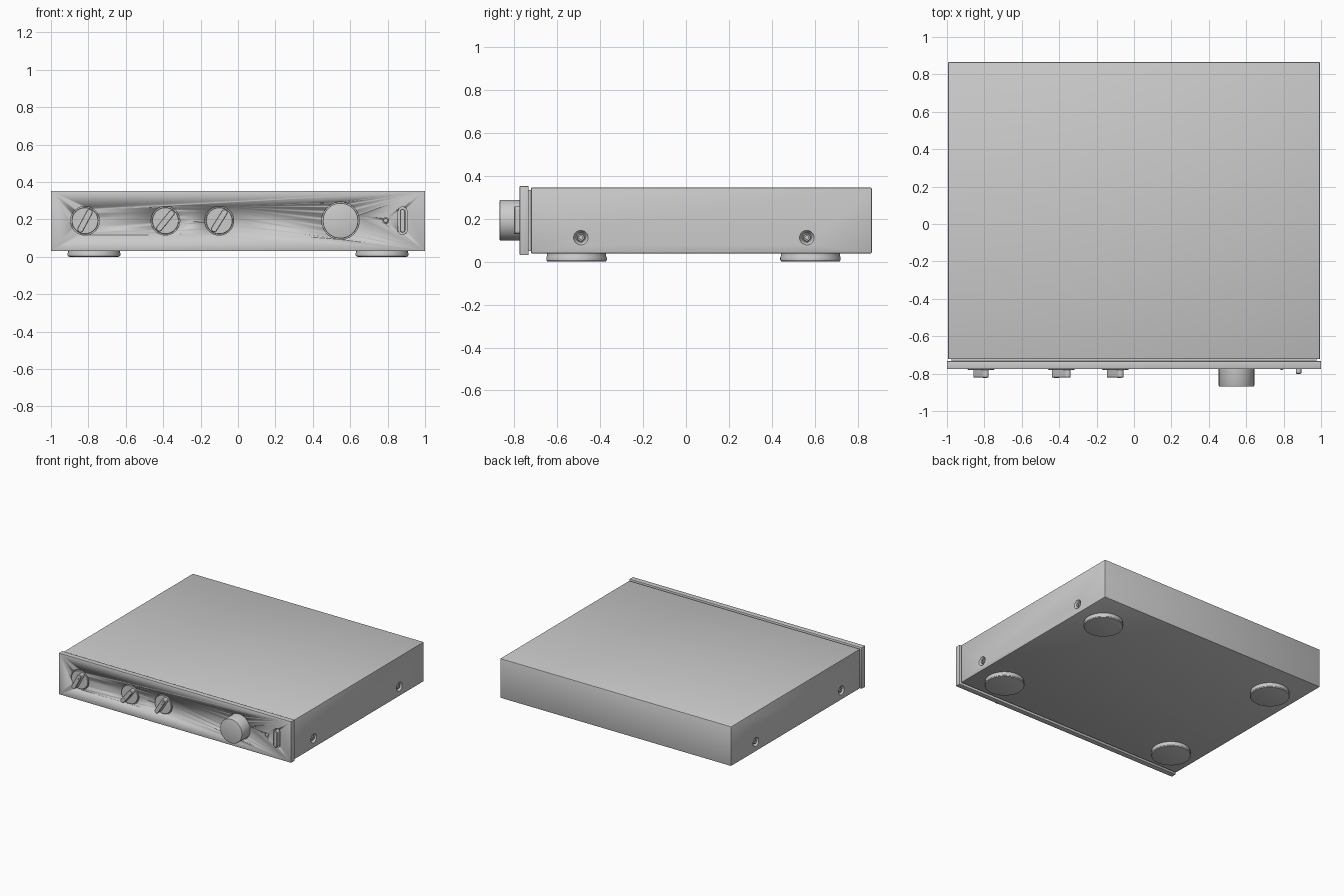
import bpy, bmesh
from math import sin, cos, pi, radians
from mathutils import Matrix, Vector

if "Cube" in bpy.data.objects:
    bpy.data.objects.remove(bpy.data.objects["Cube"])

FRONT = Matrix.Rotation(radians(90), 4, 'X')    # local +z -> world -y
PANEL_Y, MID_Z = -0.775, 0.193


def finish(name, bm, matrix=Matrix()):
    bm.transform(matrix)
    bmesh.ops.recalc_face_normals(bm, faces=bm.faces[:])
    mesh = bpy.data.meshes.new(name)
    bm.to_mesh(mesh)
    bm.free()
    ob = bpy.data.objects.new(name, mesh)
    bpy.context.collection.objects.link(ob)
    bpy.ops.object.select_all(action='DESELECT')
    ob.select_set(True)
    bpy.context.view_layer.objects.active = ob
    bpy.ops.object.shade_smooth_by_angle(angle=radians(30))
    return ob


def box(name, lo, hi, bevel):
    bm = bmesh.new()
    bmesh.ops.create_cube(bm, size=1)
    lo, hi = Vector(lo), Vector(hi)
    for v in bm.verts:
        v.co = (lo + hi) / 2 + v.co * (hi - lo)
    if bevel:
        bmesh.ops.bevel(bm, geom=bm.edges[:], offset=bevel, segments=2,
                        profile=0.5, affect='EDGES')
    return finish(name, bm)


def lathe(name, profile, matrix, n=48):
    """Closed solid from (radius, height) rings, capped at both ends."""
    bm = bmesh.new()
    rings = [[bm.verts.new((r * cos(2 * pi * i / n), r * sin(2 * pi * i / n), h))
              for i in range(n)] for r, h in profile]
    for a, b in zip(rings, rings[1:]):
        for i in range(n):
            j = (i + 1) % n
            bm.faces.new((a[i], a[j], b[j], b[i]))
    bm.faces.new(rings[0])
    bm.faces.new(rings[-1])
    return finish(name, bm, matrix)


def capsule(name, length, width, h0, h1, matrix, bevel=0.0, n=12):
    """Round-ended bar standing along local y, extruded from h0 to h1."""
    bm = bmesh.new()
    r, s = width / 2, (length - width) / 2
    pts = [(r * cos(a), r * sin(a) + (s if k == 0 else -s))
           for k in (0, 1) for a in [k * pi + pi * i / n for i in range(n + 1)]]
    face = bm.faces.new([bm.verts.new((x, y, h0)) for x, y in pts])
    top = bmesh.ops.extrude_face_region(bm, geom=[face])['geom']
    for v in top:
        if isinstance(v, bmesh.types.BMVert):
            v.co.z = h1
    if bevel:
        rim = [e for e in bm.edges if all(abs(v.co.z - h1) < 1e-6 for v in e.verts)]
        bmesh.ops.bevel(bm, geom=rim, offset=bevel, segments=1, affect='EDGES')
    return finish(name, bm, matrix)


def cut(target, cutters):
    bpy.context.view_layer.objects.active = target
    for c in cutters:
        c.hide_render = True
        mod = target.modifiers.new("cut", 'BOOLEAN')
        mod.operation, mod.solver, mod.object = 'DIFFERENCE', 'EXACT', c
        bpy.ops.object.modifier_apply(modifier=mod.name)
        bpy.data.objects.remove(c)


def at(x, z=MID_Z):
    return Matrix.Translation((x, PANEL_Y, z)) @ FRONT


# Case, shadow gap and front panel
case = box("case", (-0.995, -0.723, 0.038), (0.995, 0.866, 0.346), 0.007)
box("panel_spacer", (-0.975, -0.738, 0.05), (0.975, -0.718, 0.334), 0)
panel = box("front_panel", (-1, PANEL_Y, 0.031), (1, -0.733, 0.352), 0.003)

# Selector knobs: recessed ring, disc, angled grip bar and pointer mark
recesses = []
for i, (x, angle) in enumerate([(-0.818, 28), (-0.388, 219), (-0.10, 32)]):
    recesses.append(lathe("recess_cutter", [(0.077, -0.02), (0.077, 0.02)], at(x)))
    lathe(f"selector_disc_{i}", [(0.071, -0.022), (0.071, 0.003), (0.069, 0.005)], at(x))
    turned = at(x) @ Matrix.Rotation(-radians(angle), 4, 'Z')
    capsule(f"selector_grip_{i}", 0.138, 0.034, 0, 0.047, turned, 0.003)
    capsule(f"selector_pointer_{i}", 0.036, 0.008, 0.04, 0.049,
            turned @ Matrix.Translation((0, 0.043, 0)))

# Volume knob
recesses.append(lathe("recess_cutter", [(0.1, -0.02), (0.1, 0.02)], at(0.548), 64))
lathe("volume_knob", [(0.095, -0.022), (0.095, 0.089), (0.093, 0.0925), (0.089, 0.094)],
      at(0.548), 64)

# Indicator lamp
recesses.append(lathe("recess_cutter", [(0.016, -0.02), (0.016, 0.02)], at(0.79), 24))
lathe("indicator_lamp", [(0.012, -0.022), (0.012, 0), (0.009, 0.003), (0.003, 0.005)],
      at(0.79), 24)

# Power switch in its slot
recesses.append(capsule("recess_cutter", 0.148, 0.048, -0.025, 0.02, at(0.88)))
capsule("power_switch", 0.128, 0.03, -0.028, 0.026, at(0.88), 0.004)
cut(panel, recesses)

# Side screws in countersunk holes, on both sides
sinks = []
for side in (-1, 1):
    for j, y in enumerate((-0.49, 0.563)):
        m = (Matrix.Translation((0.995 * side, y, 0.112))
             @ Matrix.Rotation(radians(90 * side), 4, 'Y'))
        sinks.append(lathe("sink_cutter", [(0.022, -0.02), (0.034, 0), (0.034, 0.01)], m, 32))
        screw = lathe(f"side_screw_{'left' if side < 0 else 'right'}_{j}",
                      [(0.018, -0.025), (0.018, -0.007), (0.015, -0.004)], m, 32)
        cut(screw, [lathe("socket_cutter", [(0.009, -0.018), (0.009, 0.01)], m, 6)])
cut(case, sinks)

# Round feet
for x in (-0.77, 0.77):
    for y in (-0.51, 0.58):
        lathe(f"foot_{'left' if x < 0 else 'right'}_{'front' if y < 0 else 'back'}",
              [(0.130, 0), (0.137, 0.002), (0.141, 0.008), (0.141, 0.02),
               (0.138, 0.026), (0.138, 0.042)], Matrix.Translation((x, y, 0)), 64)
